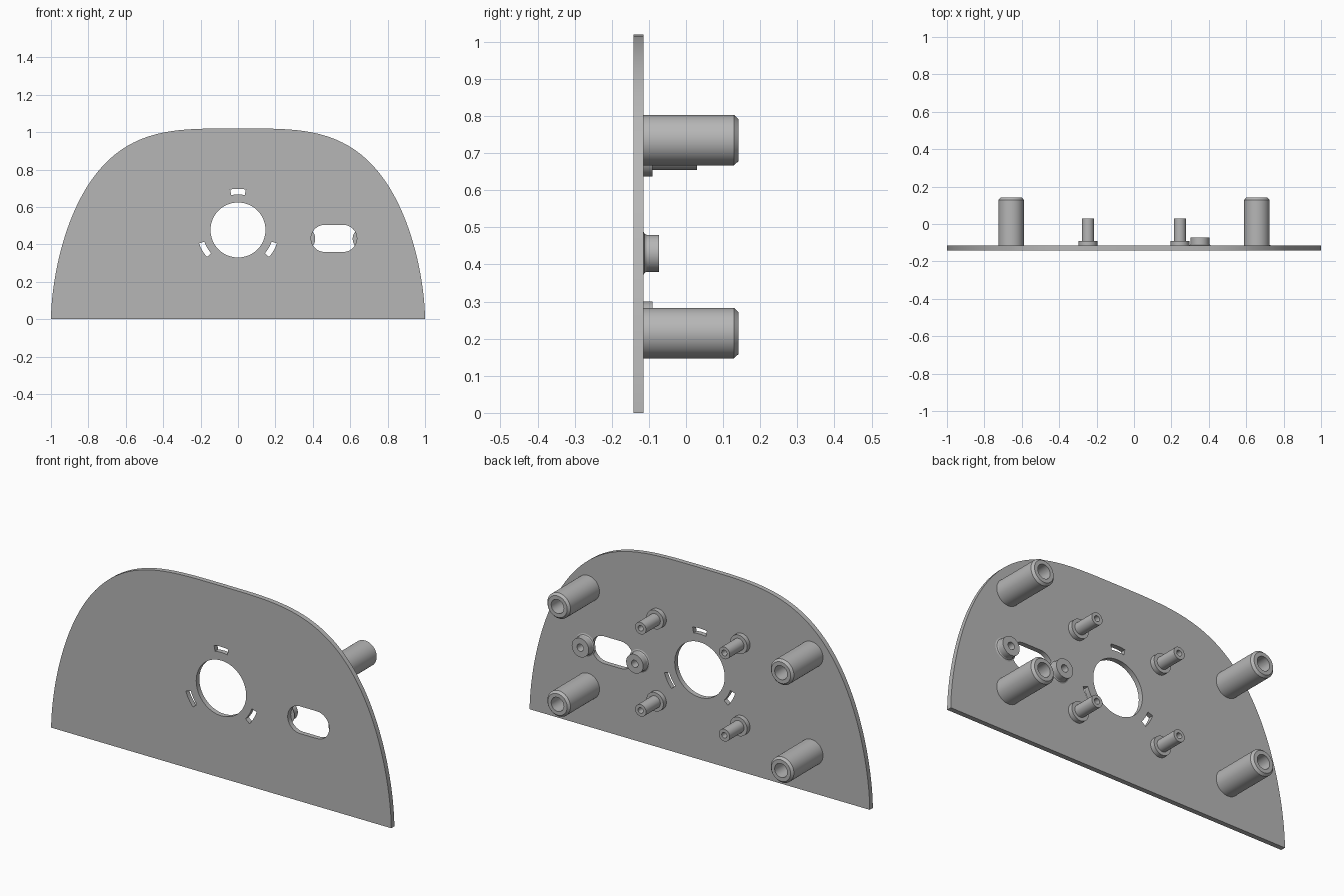
import bpy, bmesh
from math import sin, cos, pi, radians
from mathutils import Matrix

cube = bpy.data.objects.get("Cube")
if cube:
    bpy.data.objects.remove(cube, do_unlink=True)

grey = bpy.data.materials.new("plain_grey")
grey.use_nodes = True
colour = (0.47, 0.47, 0.47, 1)
grey.diffuse_color = colour
grey.node_tree.nodes["Principled BSDF"].inputs["Base Color"].default_value = colour

FRONT, BACK = -0.141, -0.115   # plate faces in y


def finish(name, bm):
    """Clean up a bmesh and turn it into a smooth-by-angle object."""
    bmesh.ops.remove_doubles(bm, verts=bm.verts, dist=1e-5)
    bmesh.ops.recalc_face_normals(bm, faces=bm.faces)
    mesh = bpy.data.meshes.new(name)
    bm.to_mesh(mesh)
    bm.free()
    mesh.materials.append(grey)
    obj = bpy.data.objects.new(name, mesh)
    bpy.context.collection.objects.link(obj)
    bpy.ops.object.select_all(action='DESELECT')
    obj.select_set(True)
    bpy.context.view_layer.objects.active = obj
    bpy.ops.object.shade_smooth_by_angle(angle=radians(30))
    return obj


def arc(cx, cz, r, start, end, n):
    """Points on an arc, angles in degrees."""
    angles = [radians(start + (end - start) * i / n) for i in range(n + 1)]
    return [(cx + r * cos(a), cz + r * sin(a)) for a in angles]


def lathe(name, profile, x, z, steps=48):
    """Spin a closed (radius, y) profile about a y axis through x, z."""
    bm = bmesh.new()
    rings = []
    for i in range(steps):
        a = 2 * pi * i / steps
        rings.append([bm.verts.new((x + r * cos(a), y, z + r * sin(a)))
                      for r, y in profile])
    count = len(profile)
    for i in range(steps):
        here, after = rings[i], rings[(i + 1) % steps]
        for j in range(count):
            k = (j + 1) % count
            bm.faces.new((here[j], here[k], after[k], after[j]))
    return finish(name, bm)


# Plate outline: domed superellipse over a straight base
half = []
for i in range(49):
    t = pi / 2 * i / 48
    half.append((cos(t) ** (2 / 3.6), 1.02 * sin(t) ** (2 / 1.7)))
outline = half + [(-x, z) for x, z in reversed(half[:-1])]

# Openings: round window, obround slot and three curved key slots
hub = 0.477
openings = [arc(0, hub, 0.147, 0, 354, 59)]
openings.append(arc(0.563, 0.432, 0.0725, -90, 90, 16)
                + arc(0.463, 0.432, 0.0725, 90, 270, 16))
for mid in (90, 210, 330):
    openings.append(arc(0, hub, 0.22, mid - 11, mid + 11, 8)
                    + arc(0, hub, 0.19, mid + 11, mid - 11, 8))

# Fill the outline with its openings and give it thickness
curve = bpy.data.curves.new("plate_outline", 'CURVE')
curve.dimensions = '2D'
curve.fill_mode = 'BOTH'
curve.extrude = (BACK - FRONT) / 2
for loop in [outline] + openings:
    spline = curve.splines.new('POLY')
    spline.points.add(len(loop) - 1)
    for point, (x, z) in zip(spline.points, loop):
        point.co = (x, z, 0, 1)
    spline.use_cyclic_u = True
helper = bpy.data.objects.new("plate_outline", curve)
bpy.context.collection.objects.link(helper)
bpy.context.view_layer.update()
filled = bpy.data.meshes.new_from_object(
    helper.evaluated_get(bpy.context.evaluated_depsgraph_get()))
bm = bmesh.new()
bm.from_mesh(filled)
bm.transform(Matrix.Translation((0, (FRONT + BACK) / 2, 0)) @ Matrix.Rotation(pi / 2, 4, 'X'))
bpy.data.objects.remove(helper, do_unlink=True)
bpy.data.meshes.remove(filled)
finish("face_plate", bm)

# Corner posts with chamfered ends, and stepped standoffs around the window
post = [(0.037, BACK), (0.068, BACK), (0.068, 0.129), (0.057, 0.141), (0.037, 0.141)]
standoff = [(0.015, BACK), (0.05, BACK), (0.05, -0.09), (0.032, -0.09),
            (0.032, 0.03), (0.015, 0.03)]
for side, s in (("left", 1), ("right", -1)):
    for level, post_z, standoff_z in (("upper", 0.735, 0.687), ("lower", 0.215, 0.25)):
        lathe(f"{level}_{side}_post", post, s * 0.657, post_z)
        lathe(f"{level}_{side}_standoff", standoff, s * 0.246, standoff_z)

# Low screw bosses with flared feet at both ends of the slot
boss = [(0.019, BACK), (0.06, BACK), (0.053, -0.112), (0.05, -0.107),
        (0.05, -0.073), (0.019, -0.073)]
for side, x in (("inner", 0.353), ("outer", 0.673)):
    lathe(f"{side}_slot_boss", boss, x, 0.43)
